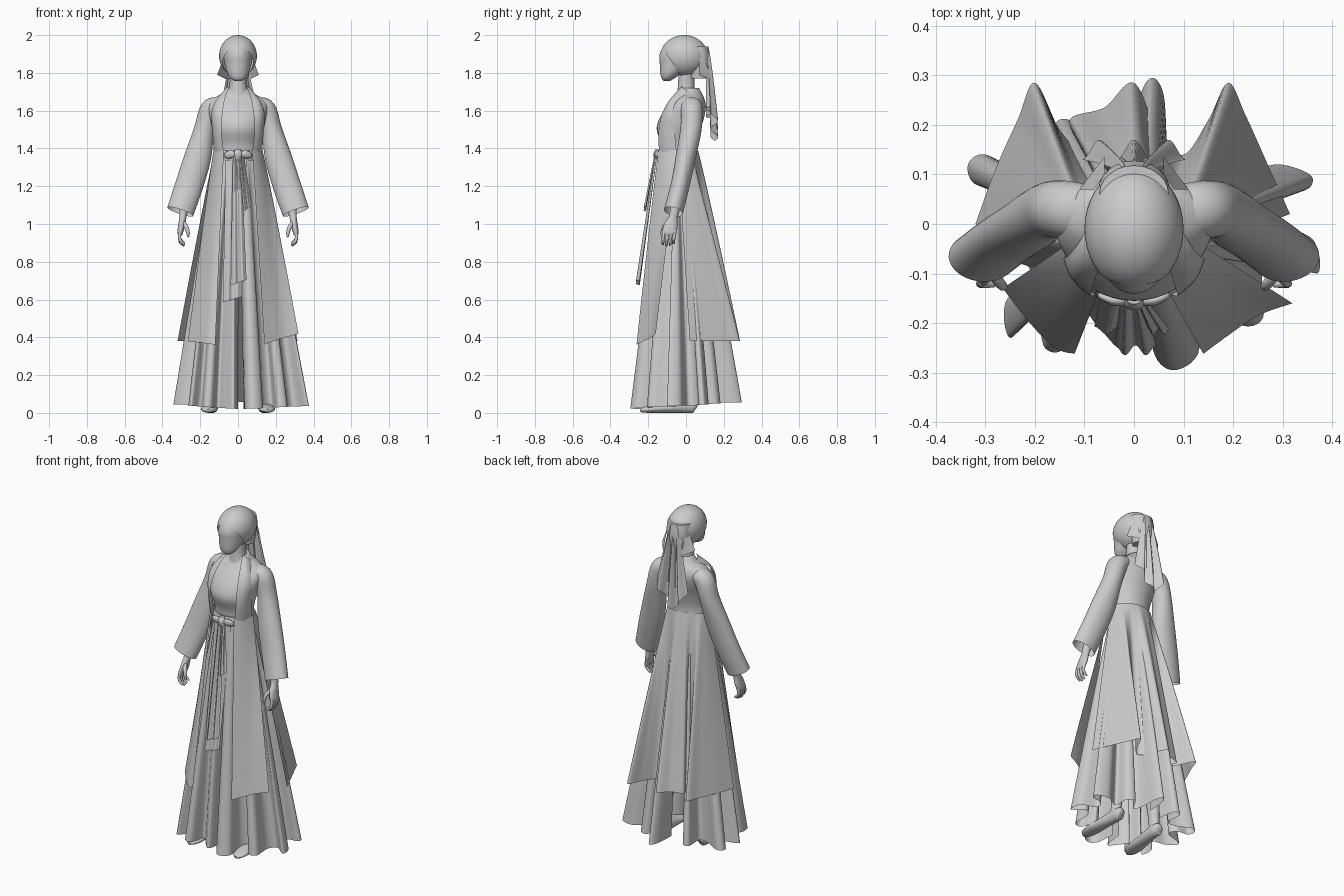
import bpy, bmesh, math
from mathutils import Vector, Matrix

def spline(pts, t):
    """Catmull-Rom through tuples of any size, t in 0..1."""
    n = len(pts) - 1
    i = min(int(t * n), n - 1)
    f = t * n - i
    p = [pts[max(0, min(n, k))] for k in (i - 1, i, i + 1, i + 2)]
    return [0.5 * (2*b + (c - a)*f + (2*a - 5*b + 4*c - d)*f*f + (3*b - a - 3*c + d)*f**3)
            for a, b, c, d in zip(*p)]

def finish(name, bm, angle=50):
    bmesh.ops.recalc_face_normals(bm, faces=bm.faces)
    me = bpy.data.meshes.new(name)
    bm.to_mesh(me)
    bm.free()
    ob = bpy.data.objects.new(name, me)
    bpy.context.collection.objects.link(ob)
    bpy.ops.object.select_all(action='DESELECT')
    ob.select_set(True)
    bpy.context.view_layer.objects.active = ob
    bpy.ops.object.shade_smooth_by_angle(angle=math.radians(angle))
    return ob

def sheet(name, f, nu, nv):
    """Cloth surface from f(u, v) -> point."""
    bm = bmesh.new()
    g = [[bm.verts.new(f(i / nu, j / nv)) for i in range(nu + 1)] for j in range(nv + 1)]
    for j in range(nv):
        for i in range(nu):
            bm.faces.new((g[j][i], g[j][i+1], g[j+1][i+1], g[j+1][i]))
    return finish(name, bm, 80)

def tube(name, rings, n=24, steps=24, flat=False, ref=(0, 1, 0), ends=(True, True)):
    """Loft ellipses (x, y, z, half width, half depth) along a smooth path."""
    bm = bmesh.new()
    cs = [spline(rings, k / steps) for k in range(steps + 1)]
    loops = []
    for k, c in enumerate(cs):
        A, B = Vector((1, 0, 0)), Vector((0, 1, 0))
        if not flat:
            T = (Vector(cs[min(k+1, steps)][:3]) - Vector(cs[max(k-1, 0)][:3])).normalized()
            B = Vector(ref)
            B = (B - T * B.dot(T)).normalized()
            A = B.cross(T)
        loops.append([bm.verts.new(Vector(c[:3]) + A * c[3] * math.cos(math.tau * i / n)
                                   + B * c[4] * math.sin(math.tau * i / n)) for i in range(n)])
    for p, q in zip(loops, loops[1:]):
        for i in range(n):
            bm.faces.new((p[i], p[(i+1) % n], q[(i+1) % n], q[i]))
    for on, lp in zip(ends, (loops[0], loops[-1])):
        if on:
            bm.faces.new(lp)
    return finish(name, bm)

def skirt(name, hem, a0, a1, rx, ry, z0, z1, rise=(0, 0), nu=120):
    """Cloth hanging from an arc of the waist ellipse to a folded hem line."""
    def f(u, v):
        a = math.radians(a0 + (a1 - a0) * u)
        h = spline(hem, u)
        w = (rx * math.cos(a), -0.033 + ry * math.sin(a))
        zb = z1 + rise[0] * (1 - u) + rise[1] * u
        k = v ** 0.95
        return (w[0] + (h[0] - w[0]) * k, w[1] + (h[1] - w[1]) * k, z0 + (zb - z0) * v)
    return sheet(name, f, nu, 30)

def body(rows):
    """Rows (z, half width, front y, back y) -> flat rings."""
    return [(0, (a + b) / 2, z, w, (b - a) / 2) for z, w, a, b in rows]

# torso and neck
tube("bodice", body([(1.34, .12, -.122, .06), (1.42, .115, -.13, .058), (1.50, .135, -.155, .075),
                     (1.56, .148, -.14, .095), (1.62, .16, -.10, .105), (1.66, .14, -.065, .098),
                     (1.69, .085, -.045, .085), (1.72, .052, -.035, .068)]), 40, 40, True)
tube("neck", body([(1.68, .055, -.05, .05), (1.74, .044, -.042, .045), (1.84, .046, -.04, .045)]), 24, 10, True)

# head and head scarf
tube("head", body([(1.757, .018, -.118, -.085), (1.772, .04, -.13, -.06), (1.80, .057, -.136, -.02),
                   (1.85, .072, -.139, .05), (1.90, .077, -.139, .08), (1.95, .066, -.112, .07),
                   (1.98, .03, -.06, .03)]), 32, 30, True)
bm = bmesh.new()
bmesh.ops.create_uvsphere(bm, u_segments=40, v_segments=28, radius=1,
                          matrix=Matrix.Translation((0, -.010, 1.89)) @ Matrix.Diagonal((.1, .125, .11, 1)))
bmesh.ops.bisect_plane(bm, geom=bm.verts[:] + bm.edges[:] + bm.faces[:], plane_co=(0, -.125, 1.935),
                       plane_no=(0, -.15, -.095), clear_outer=True)
finish("scarf_cap", bm)
tube("scarf_nape", body([(1.94, .07, .0, .118), (1.88, .072, .01, .128), (1.82, .062, .015, .125),
                         (1.77, .055, .02, .115)]), 24, 12, True)

def scarf_tail(w0, w1, y1, top, low, tilt, amp):
    def f(u, v):
        s = 2 * u - 1
        fold = amp * math.cos(s * 3 * math.pi) * (.35 + .65 * v)
        end = low + tilt * abs(s + .15)
        return (s * (w0 + (w1 - w0) * v), .11 + (y1 - .11) * v ** .7 + fold, top + (end - top) * v)
    return f
sheet("scarf_tail_outer", scarf_tail(.03, .105, .15, 1.94, 1.44, .13, .02), 48, 20)
sheet("scarf_tail_inner", scarf_tail(.03, .075, .12, 1.90, 1.56, .06, -.015), 40, 16)
for s in (-1, 1):
    sheet("scarf_side_flap", lambda u, v: (s * (.06 + .02 * u + .03 * u * v),
          .10 - .03 * u + .035 * v * (1 - u), 1.87 - (.08 + .025 * (1 - u)) * v), 10, 8)

# sleeves, hands, legs and shoes
for s in (-1, 1):
    tube("sleeve", [(s*.10, .025, 1.63, .042, .055), (s*.145, .03, 1.605, .056, .058),
                    (s*.178, .026, 1.50, .055, .056), (s*.214, -.002, 1.35, .071, .053),
                    (s*.26, -.032, 1.20, .074, .05), (s*.306, -.067, 1.065, .072, .051)],
         32, 30, ends=(True, False))
    tube("forearm", [(s*.25, -.03, 1.22, .034, .034), (s*.285, -.058, 1.08, .024, .026),
                     (s*.292, -.068, 1.035, .019, .024), (s*.298, -.08, .995, .018, .036),
                     (s*.306, -.09, .955, .015, .036), (s*.305, -.092, .94, .010, .03)], 20, 20)
    for k in range(4):
        y = -.12 + .019 * k
        d = (.008, 0, .004, .014)[k]
        tube("finger", [(s*.306, y + .004, .965, .009, .010), (s*.31, y, .93, .009, .009),
                        (s*.302, y - .002, .90 + d, .008, .008), (s*.283, y - .002, .885 + d, .006, .006)], 10, 9)
    tube("thumb", [(s*.288, -.095, 1.005, .011, .012), (s*.272, -.118, .98, .011, .011),
                   (s*.264, -.126, .95, .009, .009), (s*.264, -.126, .93, .005, .005)], 10, 9)
    tube("leg", [(s*.065, -.02, 1.0, .07, .075), (s*.095, -.02, .55, .052, .055),
                 (s*.115, .01, .33, .045, .05), (s*.135, .01, .10, .028, .033), (s*.137, .005, .04, .03, .036)], 20, 20)
    tube("shoe", [(s*.133, .055, .03, .015, .018), (s*.135, .04, .035, .03, .035), (s*.138, -.02, .035, .034, .035),
                  (s*.145, -.09, .027, .038, .027), (s*.152, -.17, .021, .044, .021),
                  (s*.155, -.22, .016, .034, .015), (s*.155, -.243, .012, .010, .008)], 20, 24, ref=(0, 0, 1))

# long pleated inner skirt, split at front and back
skirt("inner_skirt_right",
      [(.03, -.15), (.04, -.26), (.08, -.295), (.13, -.26), (.13, -.16), (.18, -.12), (.21, -.2), (.26, -.19),
       (.26, -.09), (.30, -.05), (.37, -.10), (.36, -.03), (.27, .01), (.29, .06), (.35, .07), (.355, .10),
       (.28, .12), (.2, .08), (.19, .16), (.14, .18), (.10, .11), (.07, .14), (.06, .26), (.035, .295),
       (.01, .25), (0, .14)], -88, 90, .118, .09, 1.36, .04, (-.02, .02), 160)
skirt("inner_skirt_left",
      [(0, -.13), (-.02, -.25), (-.07, -.21), (-.11, -.17), (-.14, -.25), (-.18, -.25), (-.2, -.18),
       (-.25, -.23), (-.26, -.16), (-.21, -.09), (-.29, -.07), (-.34, -.02), (-.23, .02), (-.25, .07),
       (-.32, .08), (-.335, .12), (-.3, .14), (-.22, .1), (-.16, .1), (-.16, .2), (-.12, .2), (-.1, .1)],
      -92, -255, .118, .09, 1.36, .05, (-.03, .02), 160)

# outer robe skirt: back panel and two front panels with side slits
skirt("robe_back", [(.315, .02), (.27, .12), (.225, .22), (.19, .285), (.15, .21), (.10, .14), (.05, .18), (0, .285),
                    (-.06, .235), (-.13, .21), (-.10, .14), (-.15, .19), (-.2, .285), (-.235, .21),
                    (-.28, .11), (-.32, 0)], -8, 188, .125, .097, 1.39, .36, (.02, .02), 160)
skirt("robe_front_right", [(.14, -.262), (.19, -.225), (.25, -.185), (.32, -.16)],
      -55, -2, .13, .138, 1.39, .36, (0, .06), 24)
skirt("robe_front_left", [(-.12, -.262), (-.16, -.25), (-.21, -.2), (-.265, -.13)],
      -125, -178, .13, .138, 1.39, .36, (0, .02), 24)

# robe front edges over the chest
for s in (-1, 1):
    inner = [(.045, -.02, 1.73), (.07, -.085, 1.66), (.083, -.128, 1.58), (.088, -.145, 1.49), (.076, -.143, 1.38)]
    outer = [(.075, .02, 1.70), (.12, -.05, 1.65), (.142, -.07, 1.58), (.136, -.06, 1.49), (.128, -.05, 1.38)]
    def lapel(u, v):
        a, b = Vector(spline(inner, v)), Vector(spline(outer, v))
        p = a.lerp(b, u) + Vector((.01, -.010, 0)) * math.sin(math.pi * u)
        return (s * p.x, p.y, p.z)
    sheet("robe_chest", lapel, 12, 24)

# sash with knot, bow loops and hanging tails
tube("waist_sash", body([(1.335, .118, -.135, .058), (1.365, .12, -.142, .06), (1.39, .117, -.135, .058)]), 36, 8, True)
tube("sash_knot", [(0, -.15, 1.395, .015, .012), (0, -.158, 1.37, .022, .016), (0, -.155, 1.34, .016, .012)], 14, 8, True)
for s in (-1, 1):
    tube("bow_loop", [(s*.01, -.153, 1.365, .010, .009), (s*.035, -.155, 1.37, .02, .011),
                      (s*.06, -.146, 1.363, .018, .009), (s*.07, -.142, 1.358, .006, .004)], 14, 10)

def strip(name, top, bottom, w0, w1, amp):
    """Hanging ribbon with a soft lengthwise fold."""
    def f(u, v):
        c = Vector(top).lerp(Vector(bottom), v)
        s = 2 * u - 1
        return (c.x + s * (w0 + (w1 - w0) * v), c.y + amp * math.cos(s * 2 * math.pi) * (.5 + .5 * v), c.z + .015 * s * v)
    sheet(name, f, 20, 16)
strip("sash_long_tail", (-.005, -.158, 1.36), (.003, -.255, .69), .022, .042, .01)
strip("sash_short_tail", (.02, -.165, 1.36), (.05, -.218, 1.08), .012, .022, .006)
strip("skirt_front_flap", (-.01, -.135, 1.34), (-.03, -.215, .60), .055, .05, .008)
